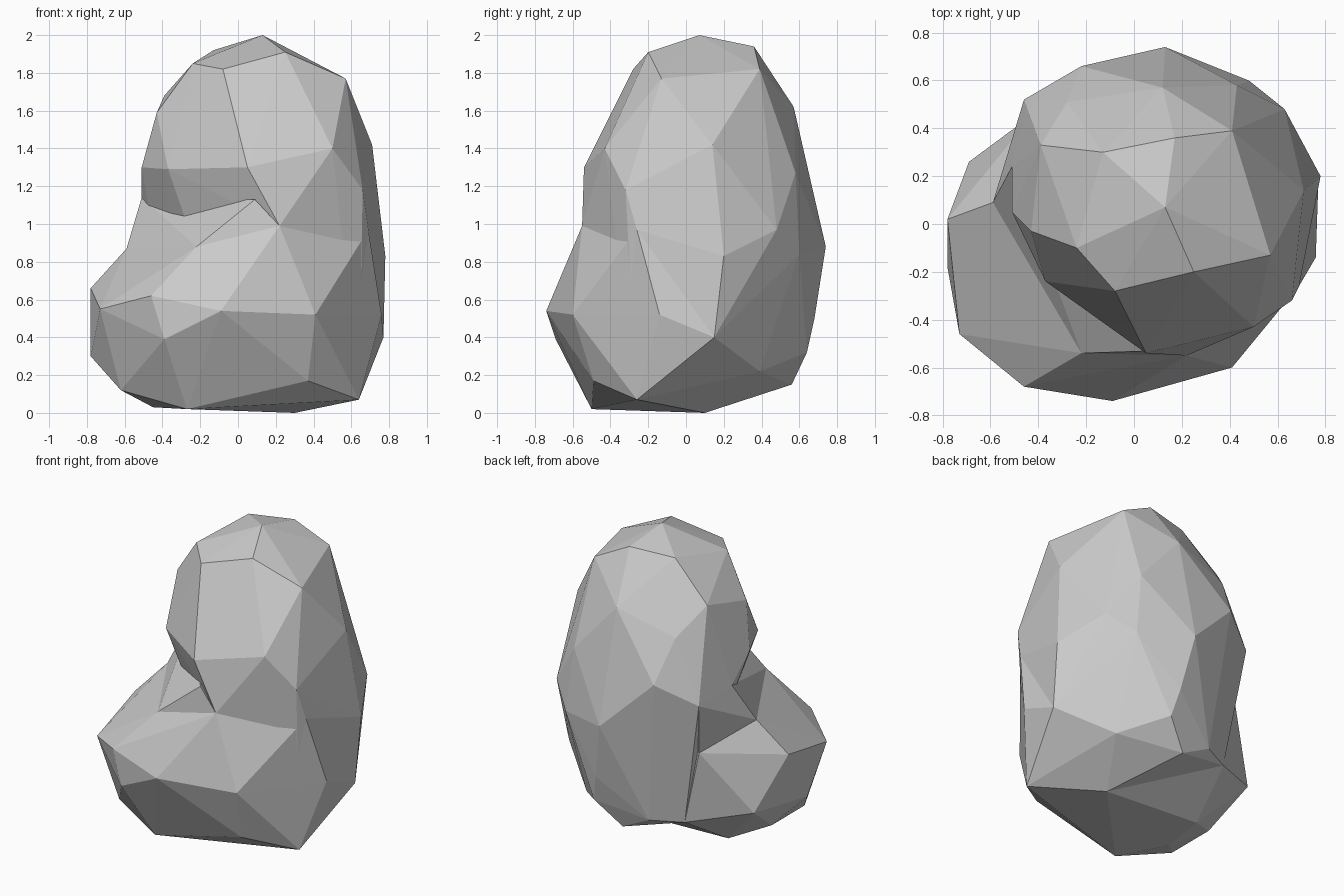
import bpy, bmesh


def faceted_lump(name, corners):
    """Flat-faced convex rock lump wrapped around a few corner points."""
    bm = bmesh.new()
    for c in corners:
        bm.verts.new(c)
    hull = bmesh.ops.convex_hull(bm, input=bm.verts)
    loose = [v for v in set(hull["geom_interior"] + hull["geom_unused"])
             if isinstance(v, bmesh.types.BMVert) and not v.link_faces]
    bmesh.ops.delete(bm, geom=loose, context="VERTS")
    bmesh.ops.recalc_face_normals(bm, faces=bm.faces)
    mesh = bpy.data.meshes.new(name)
    bm.to_mesh(mesh)
    bm.free()
    obj = bpy.data.objects.new(name, mesh)
    bpy.context.collection.objects.link(obj)
    return obj


# Corners where the tall and low lumps run into each other
seam = [(.77, .15, .40), (.47, .39, .22), (.69, -.26, .97), (.22, -.55, .99),
        (.64, -.26, .07), (.30, .10, 0), (-.32, .47, .25)]

# Tall lump: crown, brow, chin, then the back down to the ground
tall = [(.13, .07, 2), (.25, -.20, 1.91), (-.13, .30, 1.92), (.17, .36, 1.94),
        (-.24, -.10, 1.85), (-.08, -.28, 1.82), (.57, -.13, 1.77), (.41, .39, 1.82),
        (-.39, .33, 1.68), (-.43, -.03, 1.59), (.12, .57, 1.62), (-.28, .51, 1.50),
        (-.51, .05, 1.30), (-.37, -.24, 1.29), (.05, -.54, 1.30), (-.28, -.20, 1.03),
        (.50, -.43, 1.40), (.71, .14, 1.42), (.43, .58, 1.27), (-.22, .66, 1.22),
        (-.46, .52, 1.09), (-.51, .24, 1.14), (.63, .48, .97), (.13, .74, .88),
        (.48, .60, .84), (.78, .20, .83), (.66, -.32, 1.18), (.20, .68, .50),
        (.08, .56, .15), (.24, .64, .32), (-.12, .57, .25)]

# Low lump: bulges out to the front left
low = [(.76, -.14, .52), (.37, -.49, .17), (.41, -.60, .52), (-.09, -.74, .54),
       (-.39, -.69, .39), (-.46, -.68, .62), (-.73, -.46, .55), (-.78, -.18, .30),
       (-.78, .02, .66), (-.59, .09, .87), (-.69, .26, .33), (-.42, .46, .74),
       (-.62, -.03, .12), (-.62, -.38, .12), (-.40, .12, .03), (-.45, -.20, .03),
       (-.27, -.50, .02), (-.22, -.54, .88)]

# Saddle: slopes from the low lump up to the chin and round to the back
saddle = [(-.59, .09, .87), (-.22, -.54, .88), (.09, -.53, 1.13), (.22, -.55, .99),
          (-.51, .24, 1.14), (-.42, .46, .74), (-.46, .52, 1.09), (.20, .20, .60)]

boulder = faceted_lump("boulder", tall + seam)
bpy.context.view_layer.objects.active = boulder

# Fuse the other lumps into one rock
for name, corners in (("low_lump", low + seam), ("saddle", saddle)):
    lump = faceted_lump(name, corners)
    fuse = boulder.modifiers.new("fuse", "BOOLEAN")
    fuse.operation = "UNION"
    fuse.solver = "EXACT"
    fuse.object = lump
    bpy.ops.object.modifier_apply(modifier=fuse.name)
    bpy.data.objects.remove(lump)
